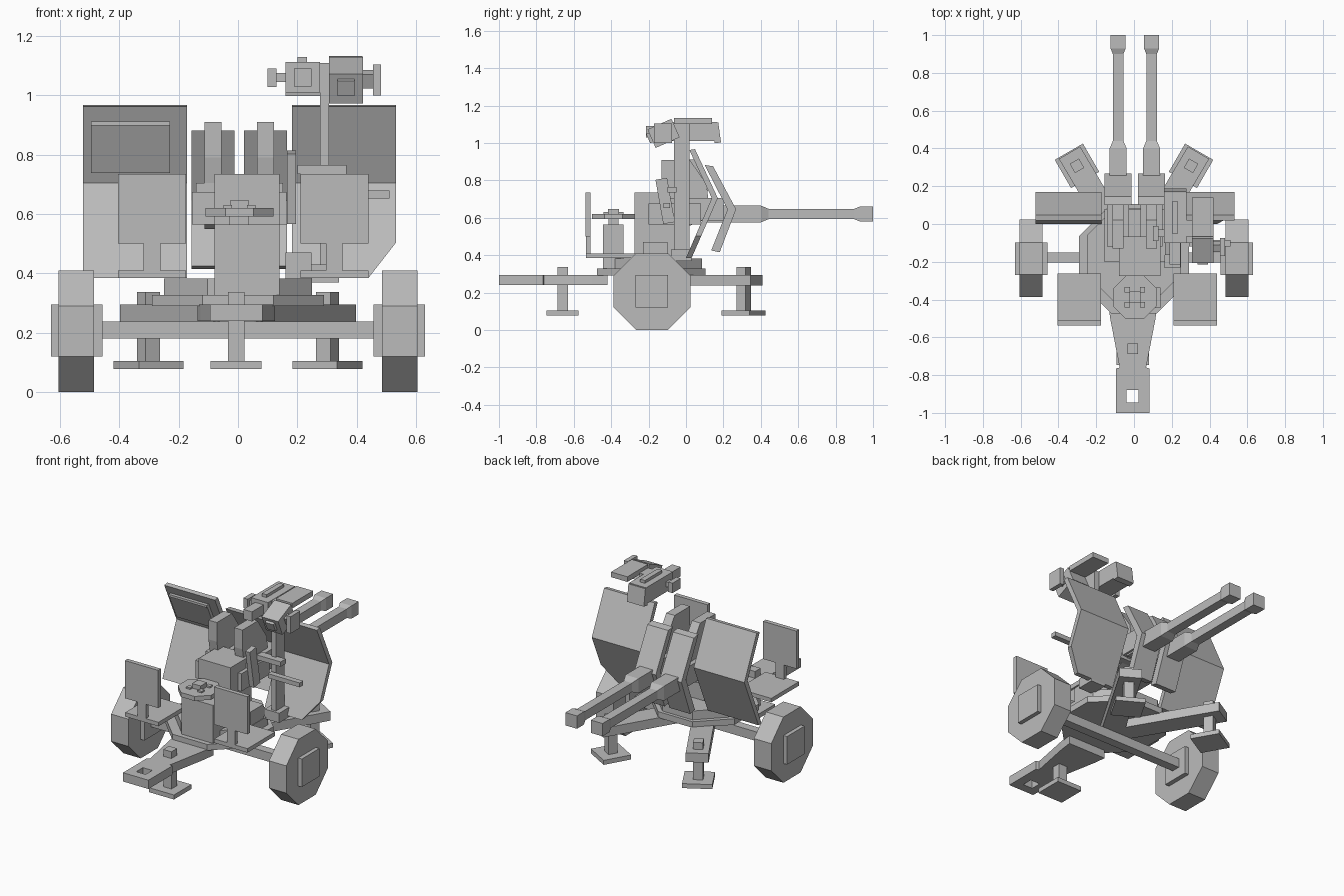
import bpy, bmesh, math
from mathutils import Matrix, Vector

cube = bpy.data.objects.get("Cube")
if cube:
    bpy.data.objects.remove(cube)

grey = bpy.data.materials.new("plain grey")
GREY = (0.5, 0.5, 0.5, 1)
grey.use_nodes = True
grey.diffuse_color = GREY
grey.node_tree.nodes["Principled BSDF"].inputs["Base Color"].default_value = GREY


def finish(name, bm):
    bmesh.ops.recalc_face_normals(bm, faces=bm.faces)
    mesh = bpy.data.meshes.new(name)
    bm.to_mesh(mesh)
    bm.free()
    mesh.materials.append(grey)
    ob = bpy.data.objects.new(name, mesh)
    bpy.context.collection.objects.link(ob)
    return ob


def prism(name, pts, lo, hi, axis="z"):
    """Extrude a 2D outline along x (outline is y, z) or z (outline is x, y)."""
    place = {"x": lambda a, b: (lo, a, b), "z": lambda a, b: (a, b, lo)}[axis]
    step = Vector((hi - lo, 0, 0) if axis == "x" else (0, 0, hi - lo))
    bm = bmesh.new()
    face = bm.faces.new([bm.verts.new(place(*p)) for p in pts])
    ext = bmesh.ops.extrude_face_region(bm, geom=[face], use_keep_orig=True)
    bmesh.ops.translate(bm, vec=step, verts=[g for g in ext["geom"] if isinstance(g, bmesh.types.BMVert)])
    return finish(name, bm)


def box(name, x, y, z, tilt=0.0, turn=0.0):
    """Box from x, y, z ranges, tilted about x and turned about z at its centre."""
    bm = bmesh.new()
    size = [r[1] - r[0] for r in (x, y, z)]
    mid = Vector([(r[0] + r[1]) / 2 for r in (x, y, z)])
    m = (Matrix.Translation(mid) @ Matrix.Rotation(math.radians(turn), 4, "Z")
         @ Matrix.Rotation(math.radians(tilt), 4, "X") @ Matrix.Diagonal((*size, 1)))
    bmesh.ops.create_cube(bm, size=1, matrix=m)
    return finish(name, bm)


def octagon(cx, cy, apothem):
    r = apothem / math.cos(math.pi / 8)
    return [(cx + r * math.cos(math.pi / 8 + i * math.pi / 4),
             cy + r * math.sin(math.pi / 8 + i * math.pi / 4)) for i in range(8)]


def cut(ob, cutter):
    cutter.hide_render = True
    mod = ob.modifiers.new("cut", "BOOLEAN")
    mod.operation, mod.object, mod.solver = "DIFFERENCE", cutter, "EXACT"
    bpy.context.view_layer.objects.active = ob
    bpy.ops.object.modifier_apply(modifier=mod.name)
    bpy.data.objects.remove(cutter)


def barrel(name, cx, cz, stations):
    """Square tube along y through (y, half width) stations."""
    bm = bmesh.new()
    rings = [[bm.verts.new((cx + i * h, y, cz + k * h)) for i, k in ((-1, -1), (1, -1), (1, 1), (-1, 1))]
             for y, h in stations]
    for a, b in zip(rings, rings[1:]):
        for i in range(4):
            bm.faces.new((a[i], a[(i + 1) % 4], b[(i + 1) % 4], b[i]))
    bm.faces.new(rings[0])
    bm.faces.new(rings[-1])
    return finish(name, bm)


# Wheels and axle
for name, s in (("left", 1), ("right", -1)):
    prism(name + "_wheel", octagon(-0.182, 0.205, 0.205), s * 0.485, s * 0.605, "x")
    box(name + "_hub", sorted((s * 0.457, s * 0.63)), (-0.27, -0.097), (0.12, 0.295))
box("axle", (-0.5, 0.5), (-0.205, -0.15), (0.18, 0.237))

# Tow leg with its hitch hole
half = [(0.13, -0.42), (0.12, -0.5), (0.07, -0.76), (0.088, -0.765), (0.088, -1.0)]
tow_leg = prism("tow_leg", half + [(-x, y) for x, y in reversed(half)], 0.24, 0.295)
cut(tow_leg, box("hitch_cutter", (-0.035, 0.03), (-0.945, -0.88), (0.2, 0.35)))
tow_leg.location.x = -0.006

# Rear legs, jack posts and foot plates
for name, s in (("left", 1), ("right", -1)):
    d = Vector((s * 0.505, 0.863))
    n = Vector((0.863, -s * 0.505)) * 0.065
    start, end = Vector((0, -0.2)), Vector((s * 0.302, 0.31)) + d * 0.078
    prism(name + "_leg", [start + n, end + n, end - n, start - n], 0.238, 0.295)
jacks = (("front", -0.006, -0.66, 0), ("left", 0.302, 0.308, -30), ("right", -0.302, 0.308, 30))
for name, x, y, turn in jacks:
    box(name + "_jack", (x - 0.028, x + 0.028), (y - 0.028, y + 0.028), (0.1, 0.337), 0, turn)
    box(name + "_foot", (x - 0.086, x + 0.086), (y - 0.086, y + 0.086), (0.077, 0.105), 0, turn)

# Platform and turntable
prism("platform", octagon(0, -0.185, 0.29), 0.29, 0.328)
prism("turntable", octagon(0, -0.165, 0.25), 0.328, 0.383)

# Control pedestal and dial
box("pedestal", (-0.08, 0.14), (-0.445, -0.335), (0.32, 0.565))
box("dial_neck", (-0.03, 0.035), (-0.415, -0.36), (0.56, 0.6))
prism("dial", octagon(0.005, -0.388, 0.115), 0.592, 0.62)
box("dial_knob", (-0.025, 0.035), (-0.418, -0.358), (0.62, 0.648))
for i in (-1, 1):
    for j in (-1, 1):
        x, y = 0.005 + i * 0.04, -0.388 + j * 0.04
        box("dial_stud", (x - 0.014, x + 0.014), (y - 0.014, y + 0.014), (0.61, 0.63))

# Seats
for name, cx in (("left", 0.325), ("right", -0.29)):
    box(name + "_seat", (cx - 0.115, cx + 0.115), (-0.535, -0.262), (0.385, 0.41))
    box(name + "_seat_stem", (cx - 0.028, cx + 0.028), (-0.535, -0.51), (0.4, 0.52))
    box(name + "_seat_back", (cx - 0.115, cx + 0.115), (-0.537, -0.51), (0.5, 0.735))

# Gun carriage
box("carriage_column", (-0.08, 0.14), (-0.275, -0.065), (0.38, 0.735))
box("carriage_cradle", (-0.155, 0.163), (-0.2, 0.08), (0.565, 0.675))
box("elevation_handle", (0.165, 0.196), (-0.143, -0.08), (0.57, 0.81), 10)

# Twin guns, magazines and their small folded shields
magazine = [(-0.13, 0.91), (0.02, 0.91), (0.11, 0.78), (0.13, 0.6), (0.0, 0.55), (-0.1, 0.62), (-0.13, 0.79)]
guard = [(0.1, 0.882), (0.145, 0.875), (0.268, 0.645), (0.18, 0.415), (0.135, 0.425), (0.222, 0.645)]
for name, cx in (("left", 0.093), ("right", -0.084)):
    barrel(name + "_barrel", cx, 0.62, [(0.1, 0.045), (0.4, 0.045), (0.44, 0.028), (0.9, 0.028),
                                        (0.93, 0.04), (1.0, 0.04)])
    prism(name + "_magazine", magazine, cx - 0.029, cx + 0.029, "x")
    box(name + "_breech", (cx - 0.058, cx + 0.058), (-0.12, 0.2), (0.585, 0.705))
    prism(name + "_gun_shield", guard, cx - 0.072, cx + 0.072, "x")

# Large folded shields
fold = [(0.018, 0.962), (0.048, 0.967), (0.17, 0.705), (0.03, 0.385), (0.0, 0.385), (0.138, 0.705)]
right_shield = prism("right_shield", fold, -0.522, -0.172, "x")
left_shield = prism("left_shield", fold, 0.182, 0.532, "x")
corner = [(0.44, 0.385), (0.6, 0.59), (0.6, 0.3), (0.374, 0.3)]
bm = bmesh.new()
front = [bm.verts.new((x, -0.1, z)) for x, z in corner]
back = [bm.verts.new((x, 0.3, z)) for x, z in corner]
bm.faces.new(front)
bm.faces.new(back)
for i in range(4):
    j = (i + 1) % 4
    bm.faces.new((front[i], front[j], back[j], back[i]))
cut(left_shield, finish("corner_cutter", bm))

# Visor on the right shield, lying along its upper slope
box("visor_flap", (-0.495, -0.23), (0.062, 0.082), (0.735, 0.915), 25)
box("visor_rail", (-0.495, -0.23), (0.02, 0.06), (0.898, 0.912))

# Sight post with its base, arm and hand grip
box("sight_post", (0.277, 0.307), (-0.065, 0.02), (0.4, 1.11))
box("sight_post_base", (0.24, 0.34), (-0.08, 0.03), (0.37, 0.43))
box("base_block", (0.16, 0.247), (-0.23, -0.1), (0.38, 0.47))
box("sight_arm", (0.2, 0.365), (-0.1, -0.05), (0.735, 0.765))
box("grip_arm", (0.29, 0.51), (-0.12, -0.085), (0.653, 0.68))

# Twin optics
box("left_optic", (0.307, 0.421), (-0.19, -0.05), (0.997, 1.105), 24)
box("left_optic_lens", (0.335, 0.393), (-0.203, -0.18), (1.0, 1.055), 24)
box("left_optic_stem", (0.42, 0.46), (-0.14, -0.1), (1.03, 1.08), 24)
box("left_optic_knob", (0.455, 0.482), (-0.17, -0.075), (1.0, 1.105))
box("optic_bridge", (0.307, 0.42), (-0.065, 0.14), (1.1, 1.132))
box("right_optic", (0.16, 0.277), (-0.1, 0.165), (1.01, 1.112))
box("right_optic_hood", (0.16, 0.277), (0.145, 0.18), (1.0, 1.107), 8)
box("right_optic_lens", (0.188, 0.247), (-0.215, -0.09), (1.03, 1.09))
box("right_optic_rail", (0.2, 0.232), (-0.05, 0.12), (1.105, 1.13))
box("right_optic_stem", (0.125, 0.165), (-0.07, -0.03), (1.045, 1.075))
box("right_optic_knob", (0.1, 0.13), (-0.09, -0.01), (1.028, 1.09))
